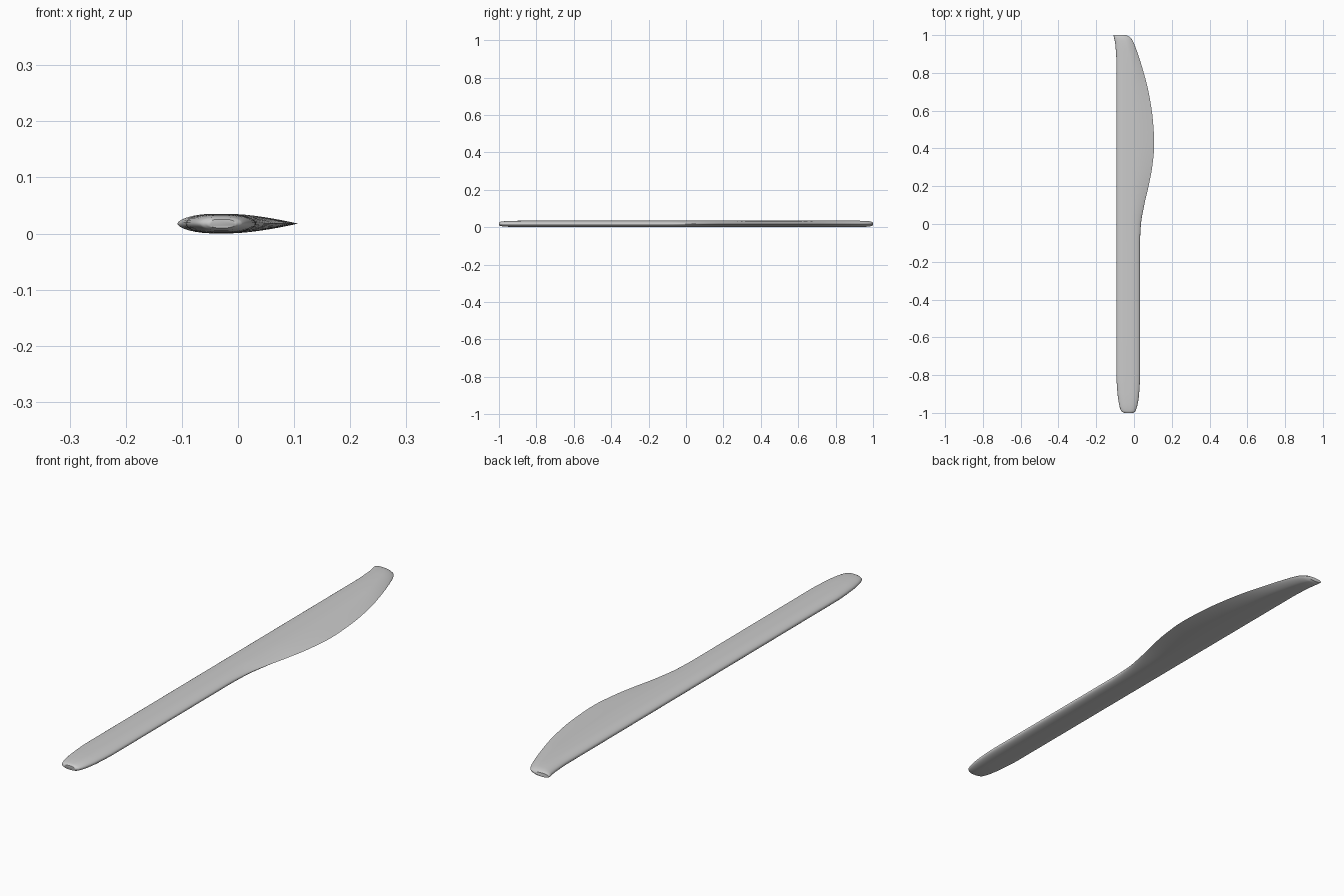
import bpy, bmesh, math

if "Cube" in bpy.data.objects:
    bpy.data.objects.remove(bpy.data.objects["Cube"])

# Stations along the knife: y, back edge x, cutting edge x, thickness factor, blade sharpness
STATIONS = [
    (-1.0, -0.053, -0.004, 0.45, 0), (-0.99, -0.068, 0.008, 0.70, 0),
    (-0.95, -0.080, 0.020, 0.90, 0), (-0.90, -0.087, 0.027, 0.97, 0),
    (-0.80, -0.093, 0.032, 1.0, 0), (-0.10, -0.093, 0.032, 1.0, 0),
    (0.0, -0.093, 0.037, 1.0, 0.25), (0.10, -0.093, 0.054, 1.0, 0.7),
    (0.20, -0.093, 0.077, 1.0, 1), (0.30, -0.093, 0.096, 1.0, 1),
    (0.42, -0.093, 0.107, 1.0, 1), (0.55, -0.093, 0.100, 1.0, 1),
    (0.70, -0.093, 0.077, 1.0, 1), (0.85, -0.093, 0.037, 1.0, 0.9),
    (0.93, -0.097, 0.010, 0.97, 0.7), (0.97, -0.102, -0.007, 0.88, 0.6),
    (0.99, -0.107, -0.022, 0.70, 0.5), (1.0, -0.108, -0.042, 0.42, 0.5),
]
MID, HALF, N = 0.0177, 0.0172, 10


def slope(i, k):
    # Monotone tangent so that straight stretches stay straight
    if i == 0 or i == len(STATIONS) - 1:
        j = max(i, 1)
        return (STATIONS[j][k] - STATIONS[j-1][k]) / (STATIONS[j][0] - STATIONS[j-1][0])
    p, q, r = STATIONS[i-1:i+2]
    a = (q[k] - p[k]) / (q[0] - p[0])
    b = (r[k] - q[k]) / (r[0] - q[0])
    return 2 * a * b / (a + b) if a * b > 0 else 0.0


def sample(i, t):
    s, e = STATIONS[i], STATIONS[i+1]
    d = e[0] - s[0]
    out = [s[0] + d * t]
    for k in range(1, 5):
        out.append((2*t**3 - 3*t*t + 1) * s[k] + (t**3 - 2*t*t + t) * d * slope(i, k)
                   + (3*t*t - 2*t**3) * e[k] + (t**3 - t*t) * d * slope(i+1, k))
    return out


def section(y, xl, xr, f, sharp):
    # Rounded back, flat middle, edge that is round (handle) or tapered (blade)
    w = xr - xl
    left = xl + min(0.042, w * 0.4)
    right = min(-0.008, xl + w * 0.6)
    top = []
    for j in range(N + 1):
        a = math.pi / 2 * j / N
        top.append((left - (left - xl) * math.cos(a), math.sin(a)))
    for j in range(N + 1):
        t = math.sin(math.pi / 2 * j / N)
        h = (1 - sharp) * math.sqrt(max(0, 1 - t*t)) + sharp * (1 - t**1.5)
        top.append((right + (xr - right) * t, h))
    pts = top + [(x, -h) for x, h in reversed(top[1:-1])]
    return [(x, y, MID + HALF * f * h) for x, h in pts]


# Knife body lofted through all sections
bm = bmesh.new()
rings = []
for i in range(len(STATIONS) - 1):
    for s in range(4):
        rings.append(section(*sample(i, s / 4)))
rings.append(section(*STATIONS[-1]))
loops = [[bm.verts.new(p) for p in r] for r in rings]
for a, b in zip(loops, loops[1:]):
    n = len(a)
    for j in range(n):
        bm.faces.new((a[j], a[(j+1) % n], b[(j+1) % n], b[j]))
bm.faces.new(loops[0])
bm.faces.new(loops[-1])
bmesh.ops.recalc_face_normals(bm, faces=bm.faces)
mesh = bpy.data.meshes.new("table_knife")
bm.to_mesh(mesh)
bm.free()
knife = bpy.data.objects.new("table_knife", mesh)
bpy.context.collection.objects.link(knife)
bpy.context.view_layer.objects.active = knife
knife.select_set(True)
bpy.ops.object.shade_smooth_by_angle(angle=math.radians(50))
